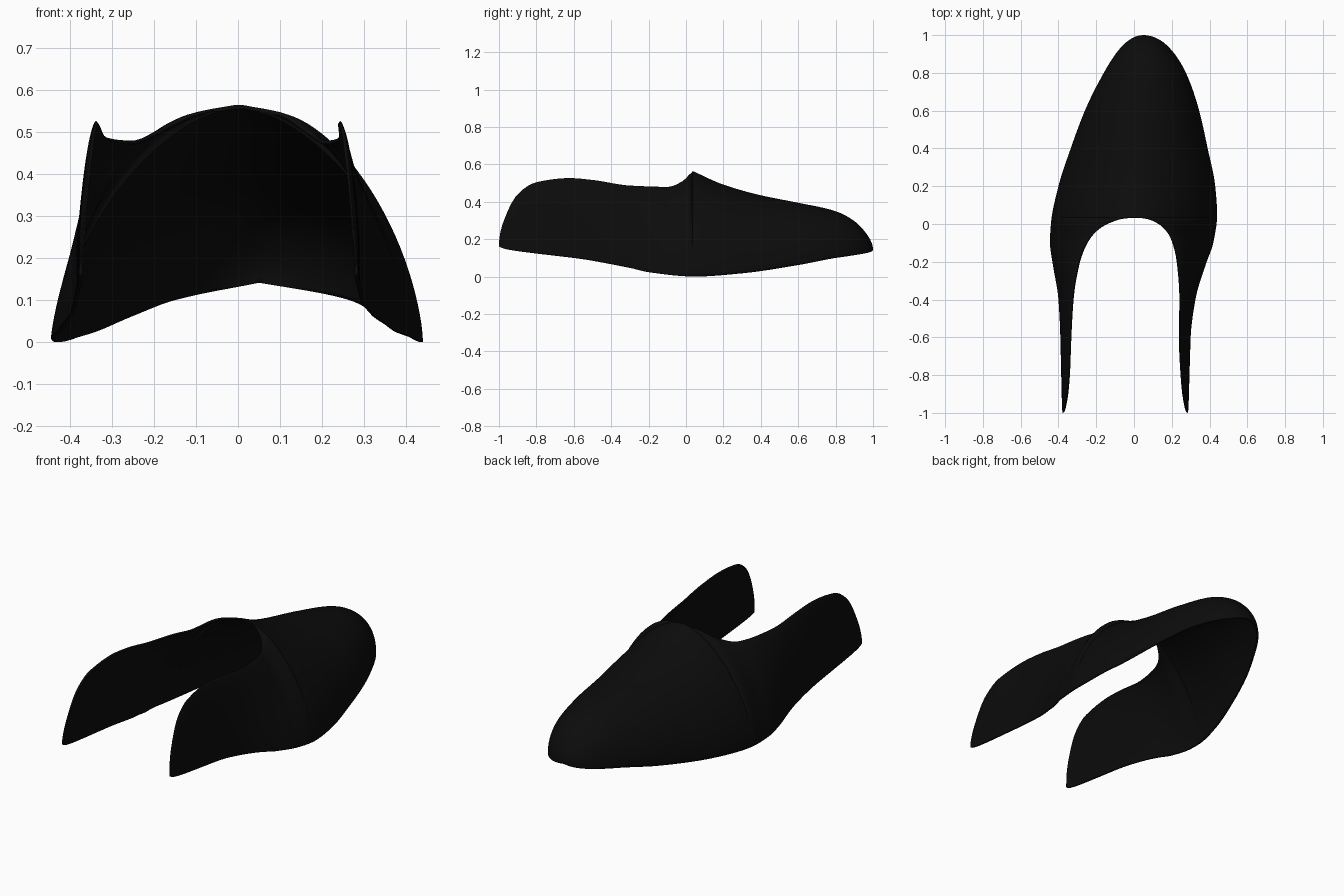
import bpy
import bmesh
import math

cube = bpy.data.objects.get("Cube")
if cube:
    bpy.data.objects.remove(cube, do_unlink=True)

THROAT = 0.035       # y where the foot opening starts
STEPS = 48           # stations along each of the two regions
RINGS = 28           # points up each side wall
THICKNESS = 0.009


def smooth_profile(points, low=-1.0, high=1.0):
    """Monotone cubic through (y, value) points, rounded off at both ends."""
    def angle(y):
        t = (2 * y - low - high) / (high - low)
        return math.acos(max(-1.0, min(1.0, t)))

    xs = [angle(y) for y, _ in points]
    vs = [v for _, v in points]
    slopes = [(vs[i + 1] - vs[i]) / (xs[i + 1] - xs[i]) for i in range(len(xs) - 1)]
    tangents = [slopes[0]]
    for a, b in zip(slopes, slopes[1:]):
        tangents.append(2 * a * b / (a + b) if a * b > 0 else 0.0)
    tangents.append(slopes[-1])

    def value(y):
        x = angle(y)
        i = 0
        while i < len(slopes) - 1 and x > xs[i + 1]:
            i += 1
        h = xs[i + 1] - xs[i]
        t = max(0.0, min(1.0, (x - xs[i]) / h))
        s = 1 - t
        return (vs[i] * s * s * (1 + 2 * t) + vs[i + 1] * t * t * (3 - 2 * t)
                + h * t * s * (tangents[i] * s - tangents[i + 1] * t))
    return value


# Outlines, listed from the toe to the heel ends
outer = {
    "left": smooth_profile([(1, .05), (.95, .17), (.8, .275), (.6, .345), (.4, .39),
                            (.2, .43), (.05, .44), (-.1, .42), (-.2, .385),
                            (-.4, .325), (-.6, .3), (-1, .285)]),
    "right": smooth_profile([(1, .05), (.95, -.055), (.8, -.16), (.6, -.26), (.4, -.335),
                             (.2, -.4), (0, -.44), (-.1, -.445), (-.2, -.432),
                             (-.4, -.4), (-.6, -.39), (-1, -.378)]),
}
rim_x = {
    "left": smooth_profile([(THROAT, 0), (.02, .09), (-.02, .155), (-.1, .207), (-.2, .23),
                            (-.4, .245), (-.6, .243), (-.8, .252), (-1, .285)], -1, THROAT),
    "right": smooth_profile([(THROAT, 0), (.02, -.09), (-.02, -.175), (-.1, -.25), (-.2, -.29),
                             (-.4, -.325), (-.6, -.337), (-.8, -.345), (-1, -.378)], -1, THROAT),
}
sole_z = smooth_profile([(1, .142), (.8, .1), (.6, .062), (.3, .018), (.05, .001),
                         (-.2, .024), (-.3, .047), (-.6, .1), (-1, .165)])
crown_z = smooth_profile([(1, .142), (.97, .222), (.9, .297), (.8, .35), (.6, .395),
                          (.4, .435), (.2, .492), (THROAT, .565)])
rim_z = smooth_profile([(THROAT, .565), (.02, .548), (-.02, .51), (-.1, .48), (-.3, .487),
                        (-.5, .517), (-.62, .527), (-.8, .505), (-.9, .44),
                        (-.97, .31), (-1, .165)], -1, THROAT)
roundness = smooth_profile([(1, 2), (.6, 1.95), (.3, 1.8), (THROAT, 1.65),
                            (-.1, 1.32), (-.3, 1.4), (-.6, 1.5), (-1, 1.6)])


def stations():
    """Positions from toe to heel ends, closer together where the form turns."""
    ys = []
    for low, high in ((THROAT, 1.0), (-1.0, THROAT)):
        for i in range(STEPS):
            ys.append((low + high) / 2 + (high - low) / 2 * math.cos(math.pi * i / STEPS))
    return ys + [-1.0]


def wall_section(y, side):
    """Curve from the sole edge up to the crown line or the opening rim."""
    base_x, base_z = outer[side](y), sole_z(y)
    if y >= THROAT - 1e-6:
        top_x, top_z = (outer["left"](y) + outer["right"](y)) / 2, crown_z(y)
    else:
        top_x, top_z = rim_x[side](y), rim_z(y)
    power = 2 / roundness(y)
    section = []
    for j in range(RINGS + 1):
        a = math.pi / 2 * j / RINGS
        across = max(0.0, math.cos(a)) ** power
        section.append((top_x + (base_x - top_x) * across, y,
                        base_z + (top_z - base_z) * math.sin(a) ** power))
    return section


# Upper: two side walls joined along the crown, open at sole and heel
bm = bmesh.new()
for side in ("left", "right"):
    rows = [[bm.verts.new(p) for p in wall_section(y, side)] for y in stations()]
    for a, b in zip(rows, rows[1:]):
        for j in range(RINGS):
            bm.faces.new((a[j], a[j + 1], b[j + 1], b[j]))
bmesh.ops.remove_doubles(bm, verts=bm.verts[:], dist=0.0004)
bmesh.ops.recalc_face_normals(bm, faces=bm.faces[:])
if sum(f.normal.z * f.calc_area() for f in bm.faces) < 0:
    bmesh.ops.reverse_faces(bm, faces=bm.faces[:])

mesh = bpy.data.meshes.new("shoe_upper")
bm.to_mesh(mesh)
bm.free()
upper = bpy.data.objects.new("shoe_upper", mesh)
bpy.context.collection.objects.link(upper)

# Thin sheet thickness on the inside
shell = upper.modifiers.new("thickness", "SOLIDIFY")
shell.thickness = THICKNESS
shell.offset = -1

# Black material
black = bpy.data.materials.new("black")
black.use_nodes = True
colour = (0.0035, 0.0035, 0.0035, 1)
black.diffuse_color = colour
black.node_tree.nodes["Principled BSDF"].inputs["Base Color"].default_value = colour
mesh.materials.append(black)

bpy.context.view_layer.objects.active = upper
upper.select_set(True)
bpy.ops.object.shade_smooth_by_angle(angle=math.radians(40))
